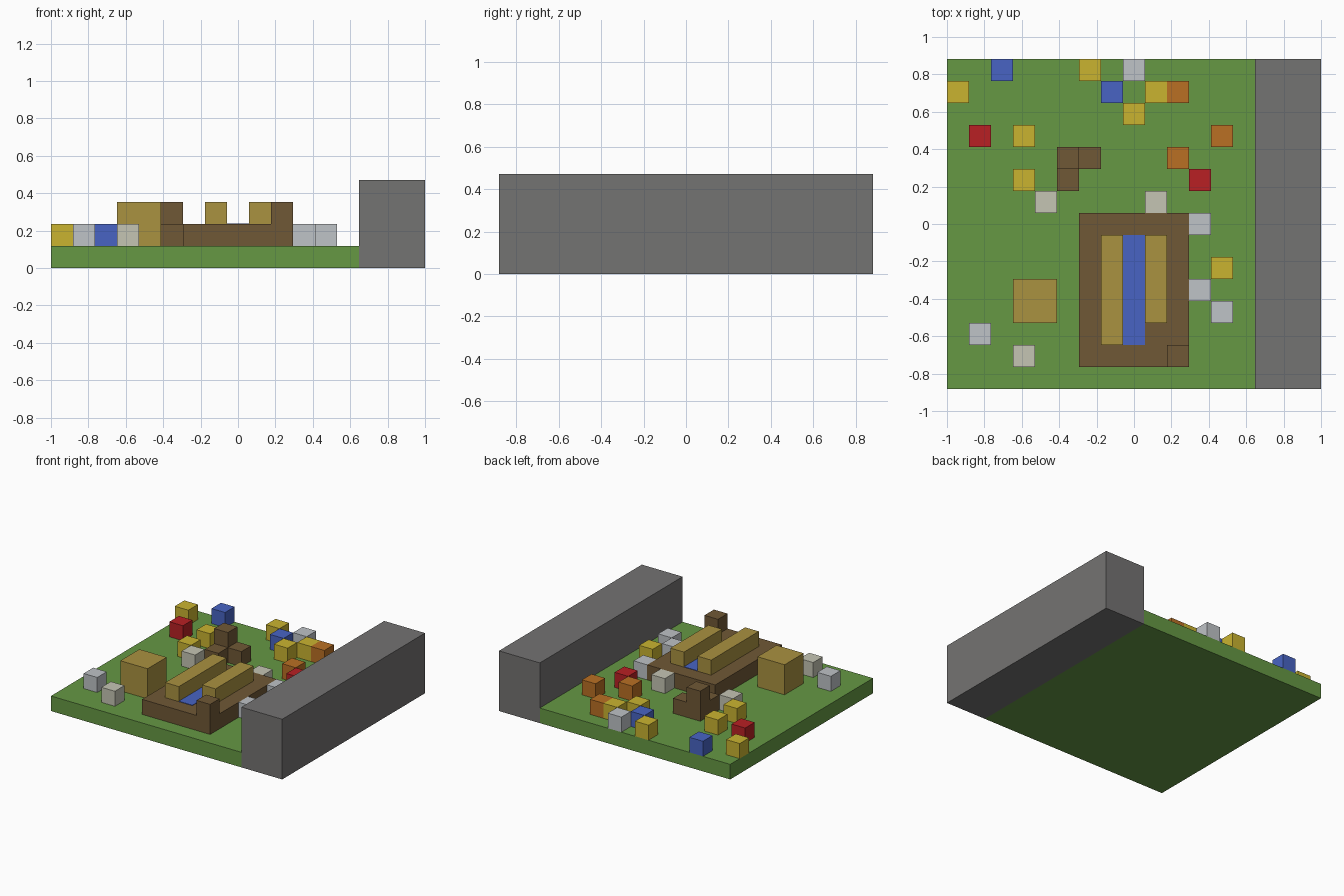
import bpy
import bmesh
from mathutils import Matrix, Vector

if "Cube" in bpy.data.objects:
    bpy.data.objects.remove(bpy.data.objects["Cube"], do_unlink=True)

# The scene is laid out on a grid of cubes, 17 wide and 15 deep
UNIT = 2 / 17
ORIGIN = Vector((-1, -7.5 * UNIT, 0))


def make_material(name, *rgb):
    linear = [(c / 255 / 12.92 if c < 11 else ((c / 255 + 0.055) / 1.055) ** 2.4) for c in rgb]
    mat = bpy.data.materials.new(name)
    mat.use_nodes = True
    mat.diffuse_color = (*linear, 1)
    mat.node_tree.nodes["Principled BSDF"].inputs["Base Color"].default_value = (*linear, 1)
    return mat


grass = make_material("grass green", 102, 152, 68)
stone = make_material("wall grey", 116, 115, 114)
wood = make_material("dark wood", 112, 88, 54)
straw = make_material("straw tan", 170, 146, 64)
yellow = make_material("flower yellow", 202, 180, 48)
blue = make_material("bright blue", 72, 100, 196)
red = make_material("flower red", 184, 32, 36)
orange = make_material("flower orange", 186, 112, 36)
pale = make_material("pale grey", 191, 195, 199)
cream = make_material("cream white", 197, 197, 180)


def add_box(name, mat, cell, size):
    """Box starting at a grid cell and spanning a number of cells."""
    size = Vector(size) * UNIT
    centre = ORIGIN + Vector(cell) * UNIT + size / 2
    bm = bmesh.new()
    bmesh.ops.create_cube(bm, size=1, matrix=Matrix.Diagonal((*size, 1)))
    mesh = bpy.data.meshes.new(name)
    bm.to_mesh(mesh)
    bm.free()
    mesh.materials.append(mat)
    obj = bpy.data.objects.new(name, mesh)
    obj.location = centre
    bpy.context.collection.objects.link(obj)
    return obj


# Ground and boundary wall
add_box("lawn", grass, (0, 0, 0), (14, 15, 1))
add_box("boundary_wall", stone, (14, 0, 0), (3, 15, 4))

# Wooden deck with a water channel, two long rails and a corner post
add_box("deck", wood, (6, 1, 1), (5, 7, 1))
add_box("water_channel", blue, (8, 2, 2), (1, 5, 0.03))
add_box("left_rail", straw, (9, 3, 2), (1, 4, 1))
add_box("right_rail", straw, (7, 2, 2), (1, 5, 1))
add_box("deck_post", wood, (10, 1, 2), (1, 1, 1))

# Straw bale
add_box("straw_bale", straw, (3, 3, 1), (2, 2, 2))

# Tree stump with two roots
add_box("stump", wood, (5, 10, 1), (1, 1, 2))
add_box("side_root", wood, (6, 10, 1), (1, 1, 1))
add_box("front_root", wood, (5, 9, 1), (1, 1, 1))

# Single-cube flowers and pebbles scattered on the lawn
scattered = {
    ("yellow_flower", yellow): [(0, 13), (3, 9), (3, 11), (6, 14), (8, 12), (9, 13), (12, 5)],
    ("blue_flower", blue): [(2, 14), (7, 13)],
    ("red_flower", red): [(1, 11), (11, 9)],
    ("orange_flower", orange): [(10, 13), (10, 10), (12, 11)],
    ("pale_pebble", pale): [(8, 14), (11, 7), (11, 4), (12, 3), (1, 2)],
    ("cream_flower", cream): [(4, 8), (9, 8), (3, 1)],
}
for (name, mat), cells in scattered.items():
    for number, (column, row) in enumerate(cells, 1):
        add_box(f"{name}_{number}", mat, (column, row, 1), (1, 1, 1))
